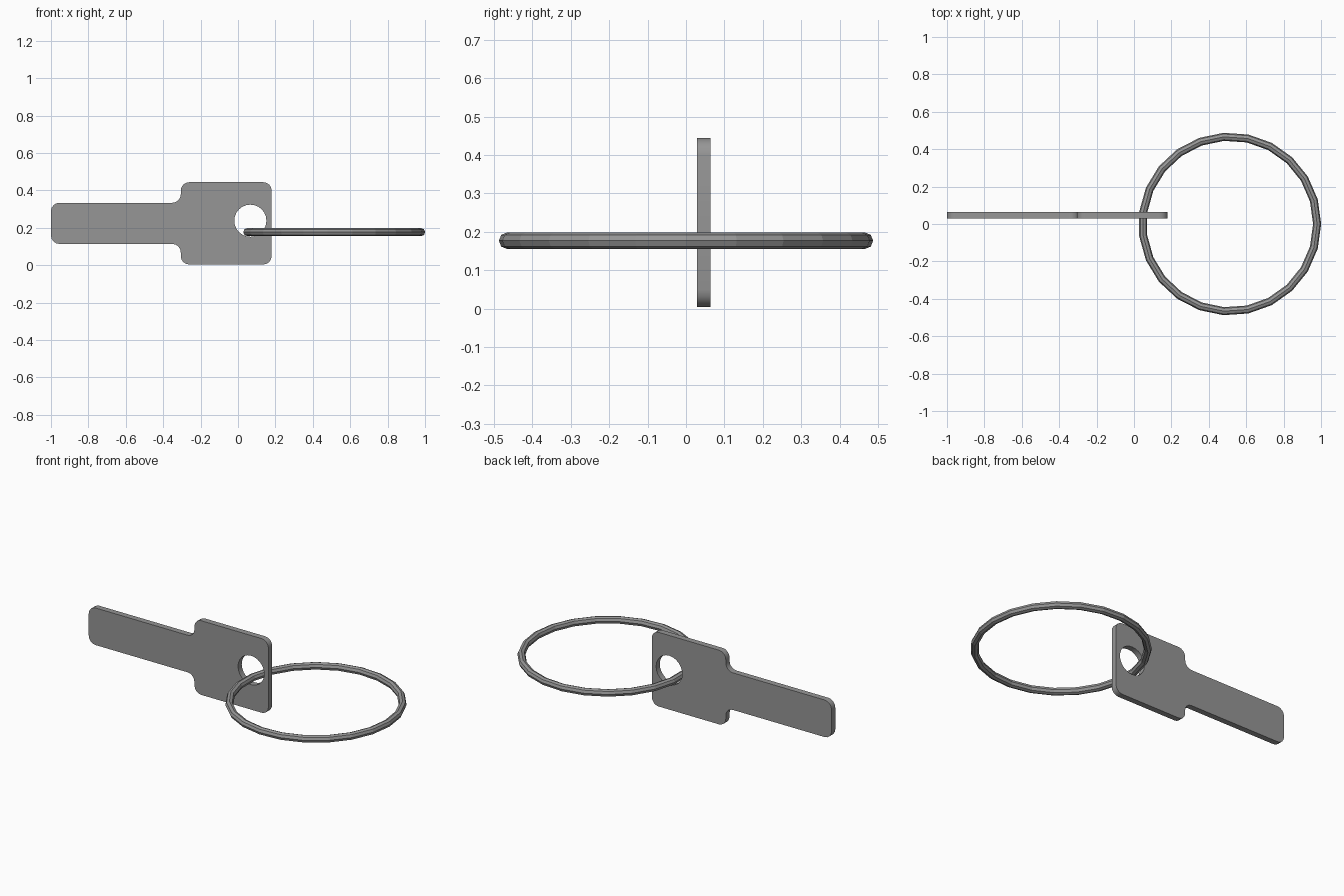
import bpy
from math import cos, sin, pi
from mathutils import Vector

cube = bpy.data.objects.get("Cube")
if cube:
    bpy.data.objects.remove(cube, do_unlink=True)

# Single plain metal colour
metal = bpy.data.materials.new("grey metal")
metal.use_nodes = True
GREY = (0.305, 0.305, 0.305, 1)
metal.diffuse_color = GREY
metal.node_tree.nodes["Principled BSDF"].inputs["Base Color"].default_value = GREY


def rounded(corners, radius, steps=4):
    """Replace every right-angled corner of an outline by an arc."""
    points = []
    for i, corner in enumerate(corners):
        p = Vector(corner)
        a = (Vector(corners[i - 1]) - p).normalized()
        b = (Vector(corners[(i + 1) % len(corners)]) - p).normalized()
        centre = p + (a + b) * radius
        for s in range(steps + 1):
            t = s / steps * pi / 2
            points.append(centre - (b * cos(t) + a * sin(t)) * radius)
    return points


def add_loop(curve, points):
    spline = curve.splines.new("POLY")
    spline.points.add(len(points) - 1)
    for target, p in zip(spline.points, points):
        target.co = (p[0], p[1], 0, 1)
    spline.use_cyclic_u = True


# Key blank: blade and wide head in one flat plate with a round hole
MID, TIP, STEP, END = 0.224, -1.0, -0.306, 0.18
HEAD, BLADE = 0.22, 0.11
lower = [(TIP, MID - BLADE), (STEP, MID - BLADE), (STEP, MID - HEAD), (END, MID - HEAD)]
upper = [(x, 2 * MID - z) for x, z in reversed(lower)]
hole = [(0.066 + 0.086 * cos(2 * pi * i / 24), 0.238 + 0.086 * sin(2 * pi * i / 24))
        for i in range(24)]

curve = bpy.data.curves.new("key_plate", "CURVE")
curve.dimensions = "2D"
curve.fill_mode = "BOTH"
curve.extrude = 0.0175
add_loop(curve, rounded(lower + upper, 0.045))
add_loop(curve, hole)
key = bpy.data.objects.new("key_plate", curve)
bpy.context.collection.objects.link(key)
key.location.y = 0.046
key.rotation_euler.x = pi / 2
bpy.ops.object.select_all(action="DESELECT")
key.select_set(True)
bpy.context.view_layer.objects.active = key
bpy.ops.object.convert(target="MESH")
key = bpy.context.object
key.data.materials.clear()
key.data.materials.append(metal)

# Faceted split-free ring threaded through the hole
bpy.ops.mesh.primitive_torus_add(
    major_segments=23, minor_segments=8, major_radius=0.467, minor_radius=0.0215,
    location=(0.512, 0, 0.177))
ring = bpy.context.object
ring.name = "key_ring"
ring.data.materials.append(metal)

for part in (key, ring):
    part.data.shade_flat()
